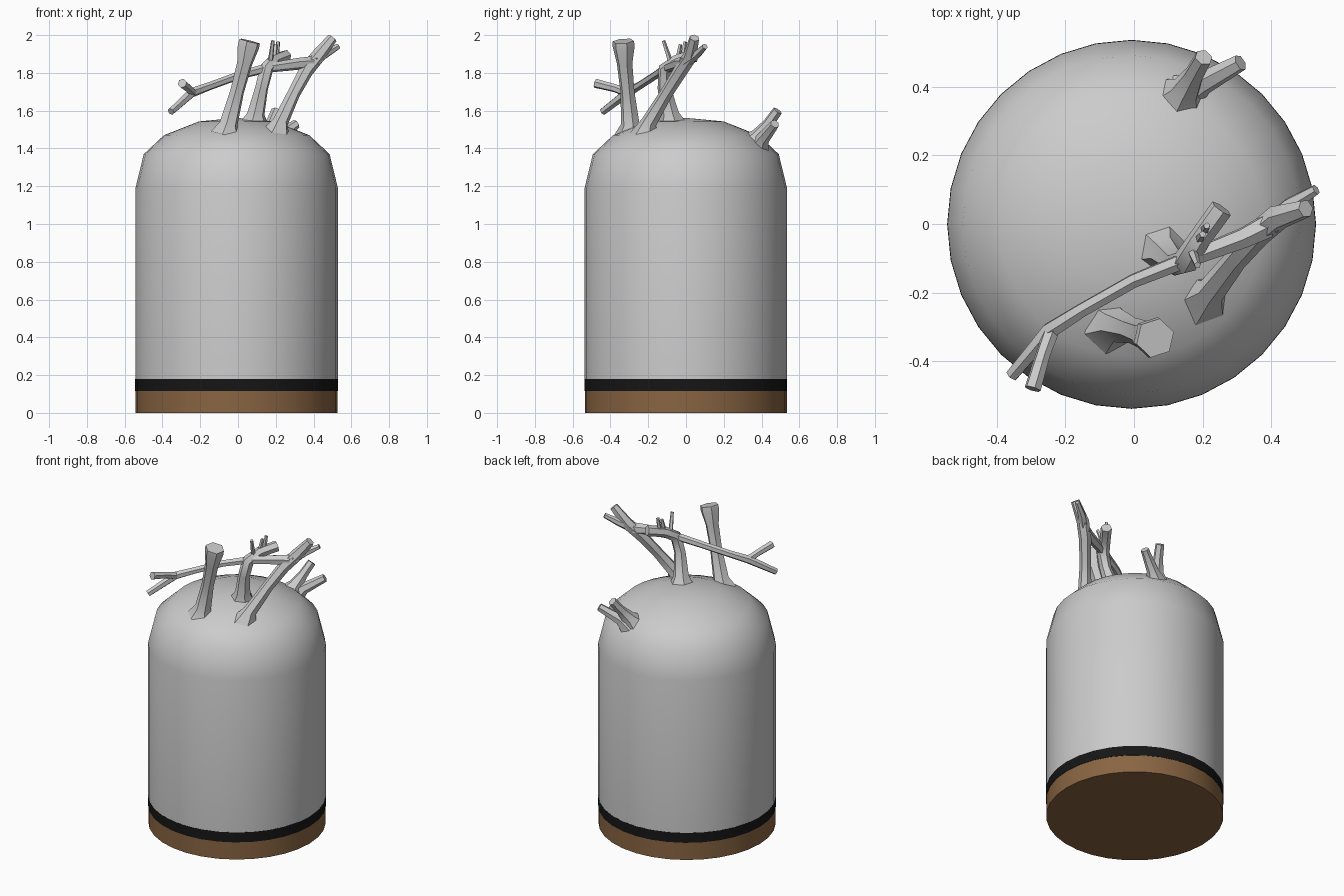
import bpy, bmesh
from math import sin, cos, pi
from mathutils import Vector

CX, CY = -0.007, -0.001


def material(name, rgb):
    m = bpy.data.materials.new(name)
    m.diffuse_color = (*rgb, 1)
    return m


def finish(name, bm, mat=None, angle=40):
    bmesh.ops.recalc_face_normals(bm, faces=bm.faces)
    me = bpy.data.meshes.new(name)
    bm.to_mesh(me)
    bm.free()
    ob = bpy.data.objects.new(name, me)
    bpy.context.collection.objects.link(ob)
    if mat:
        me.materials.append(mat)
    bpy.ops.object.select_all(action='DESELECT')
    ob.select_set(True)
    bpy.context.view_layer.objects.active = ob
    bpy.ops.object.shade_smooth_by_angle(angle=angle * pi / 180)
    return ob


def loft(bm, rings, start=True, end=True):
    n = len(rings[0])
    for a, b in zip(rings, rings[1:]):
        for i in range(n):
            j = (i + 1) % n
            bm.faces.new((a[i], a[j], b[j], b[i]))
    if start:
        bm.faces.new(rings[0][::-1])
    if end:
        bm.faces.new(rings[-1])


def lathe(name, profile, mat=None, apex=None, bottom=True, n=32):
    bm = bmesh.new()
    rings = [[bm.verts.new((CX + r * cos(2 * pi * i / n), CY + r * sin(2 * pi * i / n), z))
              for i in range(n)] for r, z in profile]
    loft(bm, rings, bottom, apex is None)
    if apex is not None:
        top = bm.verts.new((CX, CY, apex))
        for i in range(n):
            bm.faces.new((rings[-1][i], rings[-1][(i + 1) % n], top))
    return finish(name, bm, mat)


def branch(name, points, sides=6):
    """Tapered tube through (x, y, z, radius) points."""
    bm = bmesh.new()
    p = [Vector(q[:3]) for q in points]
    u = Vector((1, 0.3, 0.1))
    rings = []
    for k, q in enumerate(points):
        t = (p[min(k + 1, len(p) - 1)] - p[max(k - 1, 0)]).normalized()
        u = (u - t * u.dot(t)).normalized()
        v = t.cross(u)
        rings.append([bm.verts.new(p[k] + q[3] * (u * cos(2 * pi * i / sides) + v * sin(2 * pi * i / sides)))
                      for i in range(sides)])
    loft(bm, rings)
    return finish(name, bm, angle=50)


# Base, band and domed body
lathe("base", [(0.535, 0), (0.535, 0.115)], material("brown", (0.25, 0.13, 0.055)))
lathe("band", [(0.537, 0.115), (0.537, 0.18)], material("black", (0.008, 0.008, 0.008)))
lathe("domed_body", [(0.536, 0.18), (0.536, 1.19), (0.492, 1.37), (0.385, 1.47), (0.2, 1.543)], apex=1.562)

# Thick stump at the front
branch("front_stump", [(-0.065, -0.295, 1.47, 0.085), (-0.05, -0.295, 1.53, 0.05), (-0.005, -0.31, 1.70, 0.038),
                       (0.035, -0.325, 1.85, 0.042), (0.055, -0.33, 1.94, 0.06), (0.062, -0.332, 1.968, 0.058)])

# Middle branch with small upright twigs
branch("middle_branch", [(0.085, -0.075, 1.52, 0.085), (0.095, -0.085, 1.585, 0.048), (0.125, -0.115, 1.72, 0.036),
                         (0.15, -0.11, 1.82, 0.038), (0.19, -0.045, 1.865, 0.033), (0.255, 0.045, 1.89, 0.034)])
for i, (a, b) in enumerate([((0.17, -0.08, 1.85), (0.185, -0.12, 1.97)),
                            ((0.19, -0.045, 1.87), (0.20, -0.03, 1.95)),
                            ((0.205, -0.02, 1.87), (0.212, -0.005, 1.965))]):
    branch(f"middle_twig_{i + 1}", [(*a, 0.015), (*b, 0.010)], 5)

# Right branch with forked tips
branch("right_branch", [(0.20, -0.215, 1.46, 0.085), (0.225, -0.195, 1.54, 0.042), (0.295, -0.105, 1.69, 0.034),
                        (0.36, -0.03, 1.81, 0.038), (0.42, 0.02, 1.885, 0.038), (0.50, 0.045, 1.985, 0.027)])
branch("right_twig", [(0.40, 0.0, 1.86, 0.034), (0.455, 0.055, 1.895, 0.024), (0.53, 0.1, 1.94, 0.016)])

# Long thin branch reaching left, with forked end
branch("long_branch", [(0.39, -0.005, 1.85, 0.038), (0.32, -0.04, 1.848, 0.032), (0.15, -0.105, 1.825, 0.025),
                       (0.0, -0.165, 1.785, 0.022), (-0.15, -0.25, 1.73, 0.022), (-0.245, -0.31, 1.695, 0.026),
                       (-0.355, -0.44, 1.595, 0.020)])
branch("long_branch_twig", [(-0.24, -0.31, 1.695, 0.024), (-0.265, -0.38, 1.72, 0.022), (-0.295, -0.48, 1.745, 0.025)])

# Forked stump at the back
branch("back_stump", [(0.13, 0.355, 1.41, 0.09), (0.15, 0.39, 1.47, 0.045), (0.175, 0.435, 1.53, 0.030),
                      (0.203, 0.485, 1.60, 0.027)])
branch("back_stump_fork", [(0.15, 0.385, 1.40, 0.06), (0.20, 0.41, 1.455, 0.035), (0.31, 0.47, 1.53, 0.025)])
